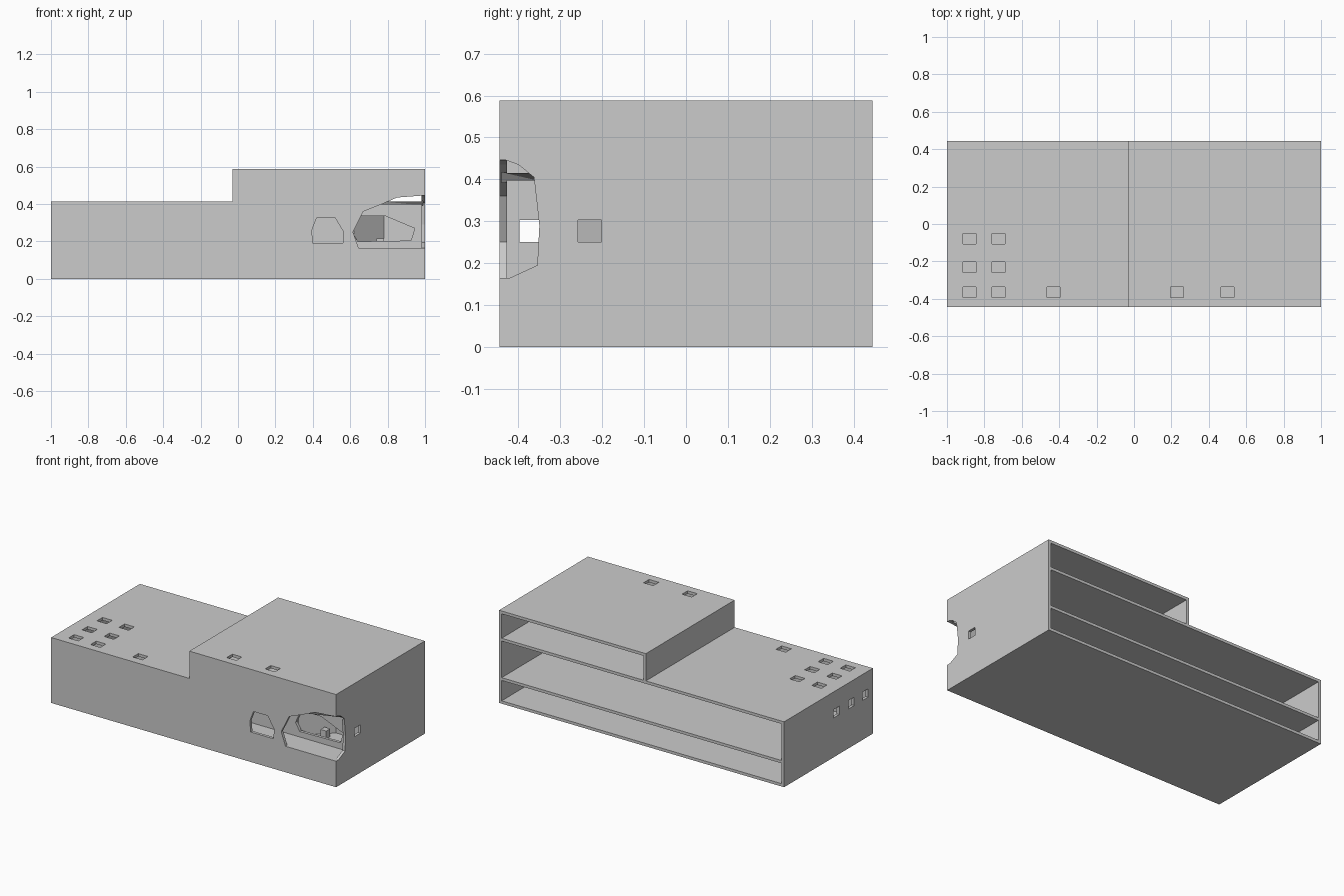
import bpy
import bmesh
from mathutils import Vector

cube = bpy.data.objects.get("Cube")
if cube:
    bpy.data.objects.remove(cube, do_unlink=True)

grey = bpy.data.materials.new("plain_grey")
grey.use_nodes = True
colour = (0.6, 0.6, 0.6, 1)
grey.diffuse_color = colour
grey.node_tree.nodes["Principled BSDF"].inputs["Base Color"].default_value = colour

T = 0.018           # wall thickness
HALF_Y = 0.445
LOW, TALL, STEP = 0.415, 0.588, -0.03
SHELF = 0.165


def finish(bm, name):
    bmesh.ops.recalc_face_normals(bm, faces=bm.faces)
    mesh = bpy.data.meshes.new(name)
    bm.to_mesh(mesh)
    bm.free()
    mesh.materials.append(grey)
    obj = bpy.data.objects.new(name, mesh)
    bpy.context.collection.objects.link(obj)
    return obj


def prism(name, profile, axis, start, end):
    """Extrude a 2D profile along x, y or z."""
    bm = bmesh.new()
    place = {"x": lambda a, b: (start, a, b),
             "y": lambda a, b: (a, start, b),
             "z": lambda a, b: (a, b, start)}[axis]
    face = bm.faces.new([bm.verts.new(place(a, b)) for a, b in profile])
    moved = bmesh.ops.extrude_face_region(bm, geom=[face])["geom"]
    step = Vector([end - start if axis == k else 0 for k in "xyz"])
    bmesh.ops.translate(bm, vec=step,
                        verts=[v for v in moved if isinstance(v, bmesh.types.BMVert)])
    return finish(bm, name)


def box(name, x, y, z):
    return prism(name, [(x[0], y[0]), (x[1], y[0]), (x[1], y[1]), (x[0], y[1])],
                 "z", z[0], z[1])


def cut(target, cutter):
    """Subtract the cutter, then discard it."""
    mod = target.modifiers.new("cut", "BOOLEAN")
    mod.operation = "DIFFERENCE"
    mod.solver = "EXACT"
    mod.object = cutter
    bpy.context.view_layer.objects.active = target
    bpy.ops.object.modifier_apply(modifier=mod.name)
    bpy.data.objects.remove(cutter, do_unlink=True)


# Stepped outer shell
shell = prism("stepped_shell",
              [(-1, 0), (1, 0), (1, TALL), (STEP, TALL), (STEP, LOW), (-1, LOW)],
              "y", -HALF_Y, HALF_Y)

# Three long compartments, open at the back
for left, low, high in ((-1, T, SHELF - T), (-1, SHELF, LOW - T), (STEP, LOW, TALL - T)):
    cut(shell, box("compartment", (left + T, 1 - T), (T - HALF_Y, 0.6), (low, high)))

# Small square holes in the roofs
HOLE_X, HOLE_Y = 0.034, 0.028
roof_holes = [(x, y) for x in (-0.88, -0.725) for y in (-0.08, -0.23, -0.365)]
roof_holes += [(x, -0.365) for x in (-0.43, 0.23, 0.5)]
for x, y in roof_holes:
    top = LOW if x < STEP else TALL
    cut(shell, box("roof_hole", (x - HOLE_X, x + HOLE_X), (y - HOLE_Y, y + HOLE_Y),
                   (top - 0.03, top + 0.03)))

# Small square holes in the end walls
for x, y in ((-1, -0.08), (-1, -0.23), (-1, -0.37), (1, -0.23)):
    cut(shell, box("end_hole", (x - 0.03, x + 0.03), (y - HOLE_Y, y + HOLE_Y), (0.25, 0.303)))

# Small faceted front window
cut(shell, prism("front_window",
                 [(0.4, 0.19), (0.56, 0.19), (0.565, 0.25), (0.52, 0.325),
                  (0.42, 0.325), (0.395, 0.26)], "y", -0.5, -0.42))

# Large opening that wraps round the front corner
cut(shell, prism("corner_opening_front",
                 [(0.645, SHELF), (1.05, SHELF), (1.05, 0.445), (0.98, 0.445), (0.85, 0.435),
                  (0.77, 0.4), (0.67, 0.36), (0.615, 0.25)], "y", -0.5, T - HALF_Y))
cut(shell, prism("corner_opening_side",
                 [(-0.5, SHELF), (-0.42, SHELF), (-0.355, 0.195), (-0.35, 0.29),
                  (-0.363, 0.405), (-0.4, 0.435), (-0.43, 0.446), (-0.5, 0.446)],
                 "x", 1 - T, 1.1))

# Undercut bevel on the floor slab above the opening
bm = bmesh.new()
for z, grow in ((LOW + 0.002, 0), (LOW - T - 0.004, 0.03)):
    for x, y in ((0.74 - grow, -0.44), (0.99, -0.44), (0.99, -0.365 + grow)):
        bm.verts.new((x, y, z))
bmesh.ops.convex_hull(bm, input=bm.verts[:])
cut(shell, finish(bm, "slab_bevel"))

# Inner wall with a faceted opening
INNER = -0.295
inner_wall = box("inner_wall", (T - 1, 1 - T), (INNER, INNER + T), (SHELF, LOW - T))
cut(inner_wall, prism("inner_opening",
                      [(0.64, 0.2), (0.925, 0.205), (0.945, 0.27), (0.79, 0.335),
                       (0.65, 0.335), (0.61, 0.25)], "y", INNER - 0.05, INNER + 0.05))

# Recess behind the inner opening: angled side and back
prism("recess_wall",
      [(0.6, INNER + T), (0.62, INNER + T), (0.78, -0.13), (1 - T, -0.13),
       (1 - T, T - 0.13), (0.77, T - 0.13)], "z", SHELF, LOW - T)
box("recess_block", (0.74, 0.78), (-0.23, -0.19), (SHELF, 0.215))
